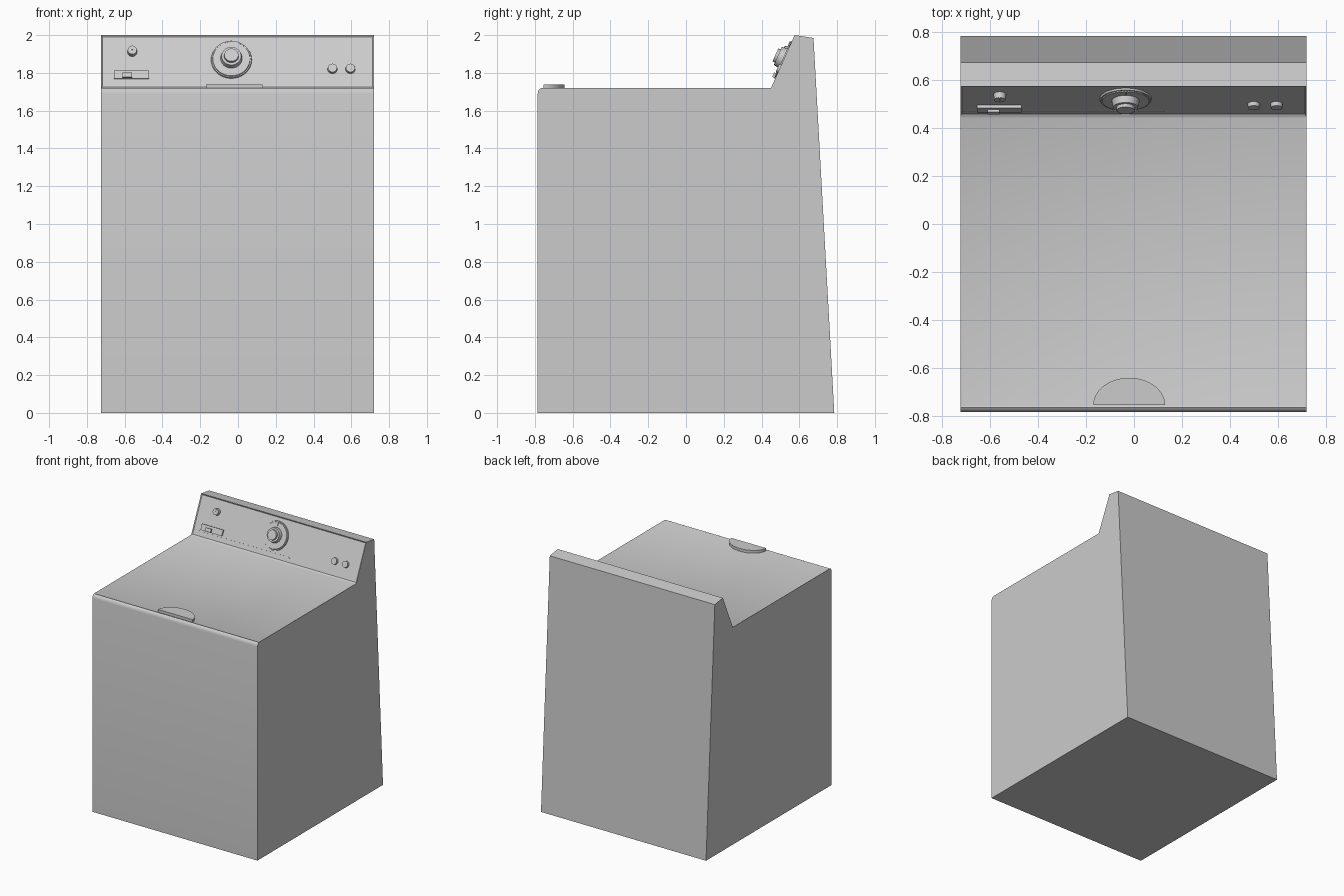
import bpy, bmesh, math
from mathutils import Matrix, Vector

if "Cube" in bpy.data.objects:
    bpy.data.objects.remove(bpy.data.objects["Cube"])

grey = bpy.data.materials.new("light_grey")
grey.diffuse_color = (0.6, 0.6, 0.6, 1)
grey.use_nodes = True
grey.node_tree.nodes["Principled BSDF"].inputs["Base Color"].default_value = grey.diffuse_color

X0, X1 = -0.725, 0.72
# Console slope: local x = right, local y = up the slope, local z = outward
UP = Vector((0, 0.125, 0.28)).normalized()
OUT = Vector((1, 0, 0)).cross(UP)
DEPTH = 0.006


def finish(name, bm, smooth=True):
    bmesh.ops.recalc_face_normals(bm, faces=bm.faces)
    me = bpy.data.meshes.new(name)
    bm.to_mesh(me)
    bm.free()
    me.materials.append(grey)
    ob = bpy.data.objects.new(name, me)
    bpy.context.collection.objects.link(ob)
    if smooth:
        bpy.context.view_layer.objects.active = ob
        ob.select_set(True)
        bpy.ops.object.shade_smooth_by_angle(angle=math.radians(35))
        ob.select_set(False)
    return ob


def on_console(x, z, out=0.0):
    """Matrix placing a part on the sunken console panel at front position x, z."""
    p = Vector((x, 0.45 + (z - 1.72) * 0.125 / 0.28, z)) + OUT * (out - DEPTH)
    return Matrix.Translation(p) @ Matrix((
        (1, UP.x, OUT.x), (0, UP.y, OUT.y), (0, UP.z, OUT.z))).to_4x4()


def disc(name, x, z, r0, r1, h, out=0.0, seg=32):
    bm = bmesh.new()
    bmesh.ops.create_cone(bm, cap_ends=True, segments=seg, radius1=r0, radius2=r1,
                          depth=h, matrix=Matrix.Translation((0, 0, h / 2)))
    bm.transform(on_console(x, z, out))
    return finish(name, bm)


def plate(name, x, z, w, l, h, out=0.0):
    bm = bmesh.new()
    bmesh.ops.create_cube(bm, size=1, matrix=Matrix.Translation((0, 0, h / 2))
                          @ Matrix.Diagonal((w, l, h, 1)))
    bm.transform(on_console(x, z, out))
    return finish(name, bm, False)


# Cabinet: side profile with rounded front lip, extruded across the width
profile = [(-0.785, 0), (-0.785, 1.69), (-0.782, 1.705), (-0.775, 1.715), (-0.766, 1.72),
           (0.45, 1.72), (0.575, 2.0), (0.675, 1.985), (0.785, 0)]
bm = bmesh.new()
side = bm.faces.new([bm.verts.new((X0, y, z)) for y, z in profile])
ext = bmesh.ops.extrude_face_region(bm, geom=[side])
bmesh.ops.translate(bm, vec=(X1 - X0, 0, 0),
                    verts=[v for v in ext["geom"] if isinstance(v, bmesh.types.BMVert)])
bmesh.ops.recalc_face_normals(bm, faces=bm.faces)
bm.normal_update()
# Sunken lid and sunken control panel
lid = [f for f in bm.faces if f.normal.z > 0.999]
panel = [f for f in bm.faces if f.normal.dot(OUT) > 0.999]
bmesh.ops.inset_region(bm, faces=lid, thickness=0.012, depth=-0.004)
bmesh.ops.inset_region(bm, faces=panel, thickness=0.010, depth=-DEPTH)
finish("cabinet", bm)

# Half-round lid handle
bm = bmesh.new()
n = 20
arc = [(-0.02 + 0.15 * math.cos(math.pi * i / n), -0.755 + 0.113 * math.sin(math.pi * i / n))
       for i in range(n + 1)]
base = bm.faces.new([bm.verts.new((x, y, 1.714)) for x, y in arc])
ext = bmesh.ops.extrude_face_region(bm, geom=[base])
bmesh.ops.translate(bm, vec=(0, 0, 0.024),
                    verts=[v for v in ext["geom"] if isinstance(v, bmesh.types.BMVert)])
finish("lid_handle", bm)

# Main timer dial
disc("dial_plate", -0.035, 1.872, 0.108, 0.106, 0.008, seg=48)
disc("dial_ring", -0.035, 1.872, 0.100, 0.098, 0.004, 0.008, seg=48)
disc("dial_knob", -0.035, 1.875, 0.058, 0.052, 0.034, 0.008)
disc("dial_cap", -0.035, 1.875, 0.039, 0.037, 0.014, 0.042)
plate("dial_pointer", -0.035, 1.95, 0.007, 0.036, 0.004, 0.012)

# Small selector knob and push buttons
disc("selector_knob", -0.56, 1.913, 0.026, 0.024, 0.026, seg=20)
plate("selector_grip", -0.56, 1.924, 0.006, 0.022, 0.004, 0.026)
for i, x in enumerate((0.5, 0.595)):
    disc(f"push_button_{i + 1}", x, 1.822, 0.026, 0.024, 0.018, seg=20)

# Slide switch and trim line
plate("slide_switch_plate", -0.563, 1.79, 0.186, 0.046, 0.012)
plate("slide_switch_grip", -0.587, 1.783, 0.05, 0.026, 0.012, 0.012)
plate("trim_line", -0.295, 1.757, 0.84, 0.007, 0.004)
